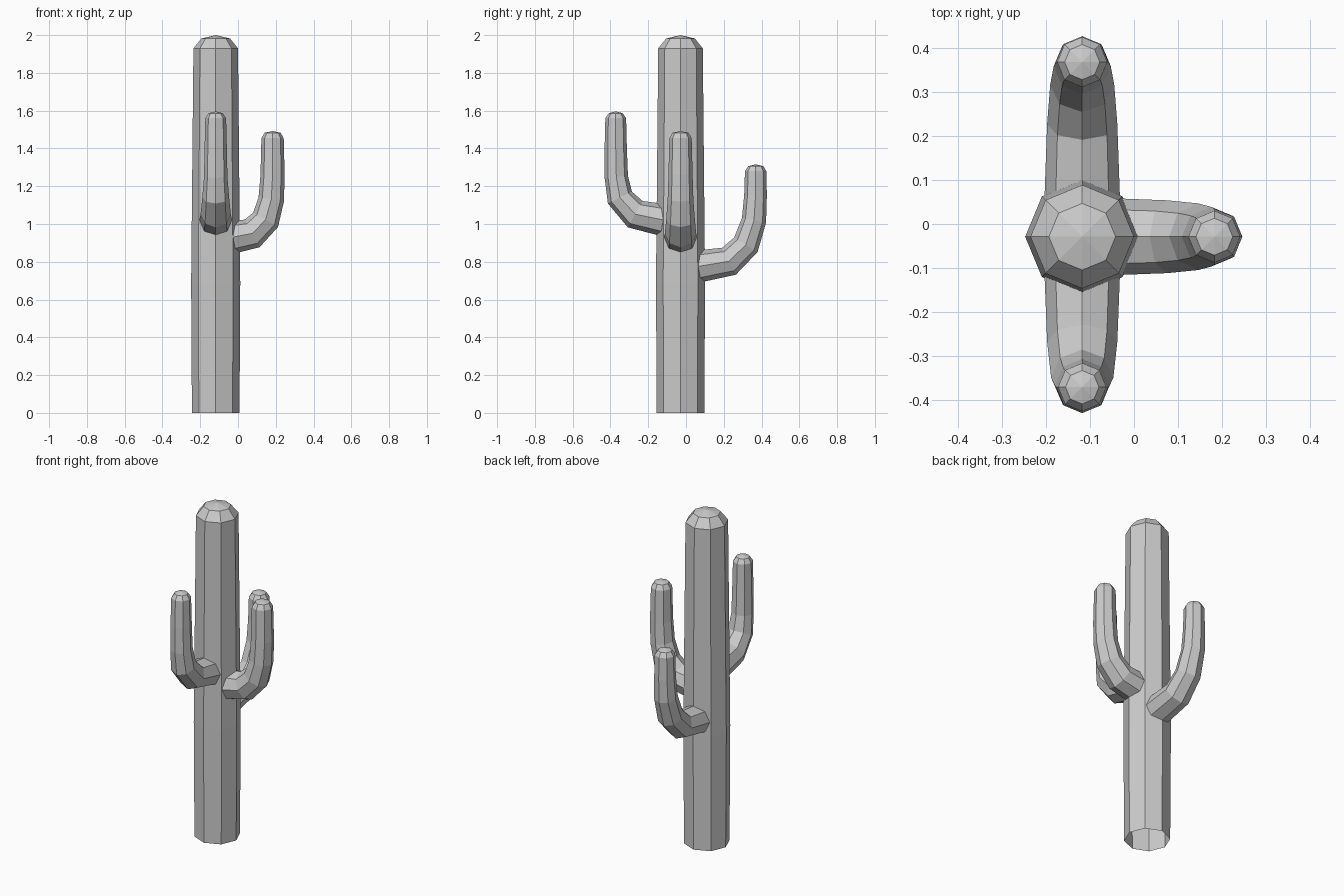
import bpy, bmesh
from math import sin, cos, pi
from mathutils import Vector

if "Cube" in bpy.data.objects:
    bpy.data.objects.remove(bpy.data.objects["Cube"])

SIDES = 8
CENTRE = Vector((-0.118, -0.029, 0))


def tube(name, outward, path):
    """Octagonal tube along (distance, height, radius) points; last point is the tip."""
    out, up = Vector(outward), Vector((0, 0, 1))
    side = up.cross(out)
    pts = [CENTRE + out * d + up * z for d, z, _ in path]
    bm = bmesh.new()
    rings = []
    for i, (_, _, r) in enumerate(path[:-1]):
        before = (pts[i] - pts[i - 1]).normalized() if i else Vector()
        after = (pts[i + 1] - pts[i]).normalized()
        tangent = (before + after).normalized()
        normal = side.cross(tangent)
        rings.append([bm.verts.new(pts[i] + r * (normal * cos(a) + side * sin(a)))
                      for a in (2 * pi * k / SIDES for k in range(SIDES))])
    tip = bm.verts.new(pts[-1])
    for k in range(SIDES):
        n = (k + 1) % SIDES
        for low, high in zip(rings, rings[1:]):
            bm.faces.new((low[k], low[n], high[n], high[k]))
        bm.faces.new((rings[-1][k], rings[-1][n], tip))
    bmesh.ops.recalc_face_normals(bm, faces=bm.faces)
    mesh = bpy.data.meshes.new(name)
    bm.to_mesh(mesh)
    bm.free()
    obj = bpy.data.objects.new(name, mesh)
    bpy.context.collection.objects.link(obj)
    return obj


# Trunk with open base and domed top
tube("trunk", (1, 0, 0), [(0, 0, 0.126), (0, 0.69, 0.130), (0, 1.93, 0.118),
                          (0, 1.982, 0.076), (0, 2.0, 0)])

# Three upturned arms, each starting just inside the trunk
tube("right_arm", (1, 0, 0), [
    (0.06, 0.925, 0.088), (0.193, 0.95, 0.083), (0.264, 1.022, 0.076),
    (0.294, 1.13, 0.068), (0.301, 1.26, 0.064), (0.301, 1.455, 0.059),
    (0.301, 1.483, 0.042), (0.301, 1.492, 0)])
tube("front_arm", (0, -1, 0), [
    (0.06, 1.015, 0.087), (0.24, 1.052, 0.080), (0.321, 1.14, 0.071),
    (0.340, 1.25, 0.062), (0.343, 1.40, 0.059), (0.343, 1.56, 0.055),
    (0.343, 1.586, 0.038), (0.343, 1.596, 0)])
tube("back_arm", (0, 1, 0), [
    (0.06, 0.77, 0.087), (0.257, 0.803, 0.080), (0.346, 0.89, 0.073),
    (0.389, 1.02, 0.065), (0.397, 1.15, 0.060), (0.398, 1.28, 0.057),
    (0.398, 1.306, 0.040), (0.398, 1.316, 0)])
